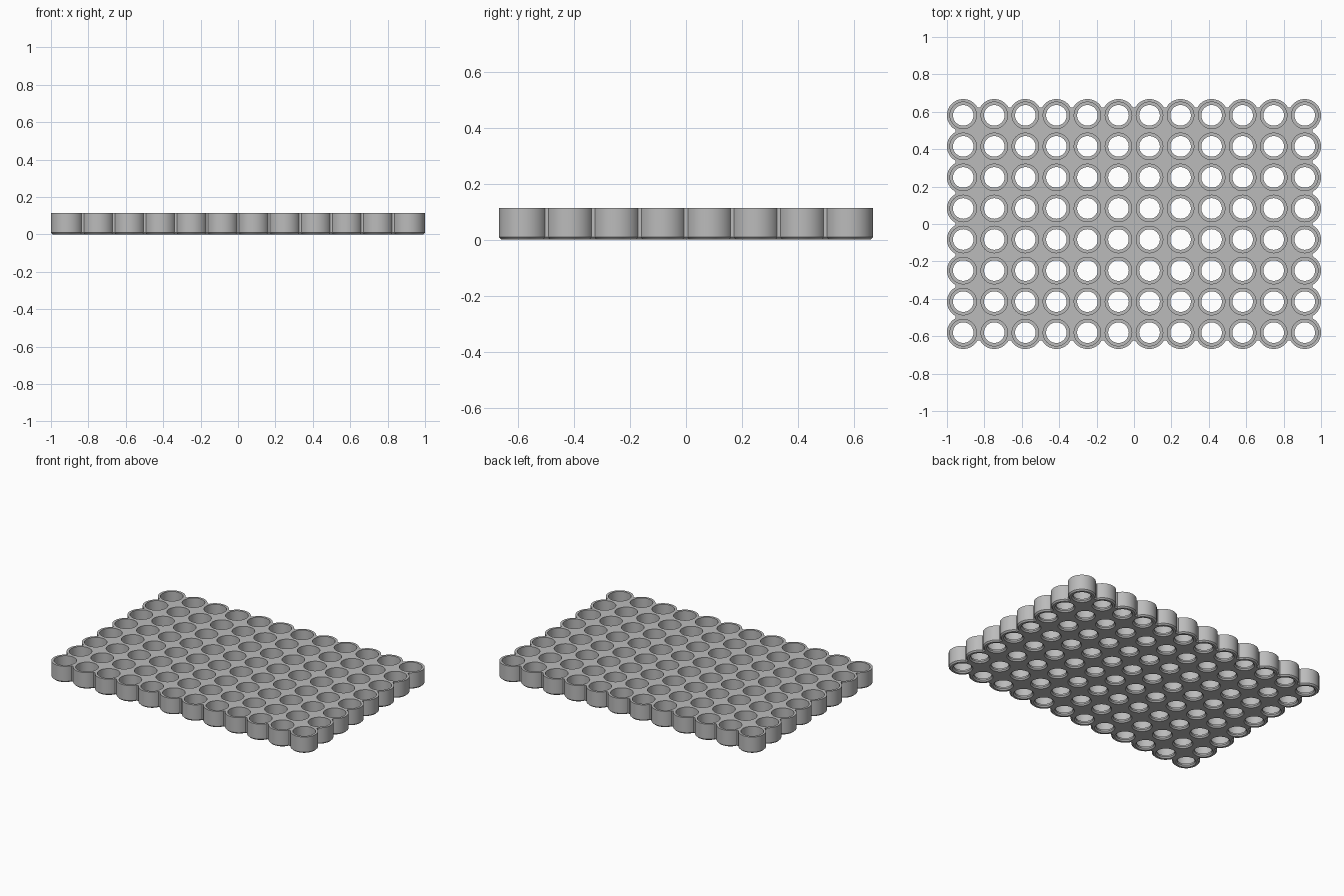
import bpy, bmesh
from math import sin, cos, pi, asin

cube = bpy.data.objects.get("Cube")
if cube:
    bpy.data.objects.remove(cube)

COLS, ROWS = 12, 8
PITCH, RADIUS, HEIGHT = 0.166, 0.087, 0.113
EDGE = 0.041          # plate edge beyond the outer row of centres
CHAMFER = 0.009       # bottom edge
POCKET, BORE = 0.071, 0.055
POCKET_FLOOR = 0.02
X0, Y0 = (COLS - 1) * PITCH / 2, (ROWS - 1) * PITCH / 2
bm = bmesh.new()


def make_loop(points, z):
    return [bm.verts.new((x, y, z)) for x, y in points]


def skin(a, b):
    n = len(a)
    for i in range(n):
        bm.faces.new((a[i], a[(i + 1) % n], b[(i + 1) % n], b[i]))


def scalloped_outline(inset):
    """Outline of the plate with a round lobe at every border socket."""
    r, lip = RADIUS - inset, EDGE - inset
    a0 = asin(lip / r)
    pts = []

    def arc(cx, cy, start, end, steps):
        for k in range(steps + 1):
            a = start + (end - start) * k / steps
            pts.append((cx + r * cos(a), cy + r * sin(a)))

    corners = [(X0, -Y0), (X0, Y0), (-X0, Y0), (-X0, -Y0)]
    for side in range(4):
        (ax, ay), (bx, by) = corners[side], corners[(side + 1) % 4]
        count = ROWS if side % 2 == 0 else COLS
        out = side * pi / 2
        half = pi / 2 - a0
        arc(ax, ay, out - pi / 2 - half, out + half, 36)
        for i in range(1, count - 1):
            t = i / (count - 1)
            arc(ax + (bx - ax) * t, ay + (by - ay) * t, out - half, out + half, 20)
    return pts


def circle(cx, cy, r, n=48):
    return [(cx + r * cos(2 * pi * i / n), cy + r * sin(2 * pi * i / n)) for i in range(n)]


# Outer wall with chamfered foot
foot = make_loop(scalloped_outline(CHAMFER), 0)
shoulder = make_loop(scalloped_outline(0), CHAMFER)
rim = make_loop(scalloped_outline(0), HEIGHT)
skin(foot, shoulder)
skin(shoulder, rim)
top_loops, bottom_loops = [rim], [foot]

# Stepped through-holes
profile = [(POCKET, HEIGHT), (POCKET, POCKET_FLOOR), (BORE, POCKET_FLOOR),
           (BORE, CHAMFER), (BORE + CHAMFER, 0)]
for col in range(COLS):
    for row in range(ROWS):
        cx, cy = col * PITCH - X0, row * PITCH - Y0
        loops = [make_loop(circle(cx, cy, r), z) for r, z in profile]
        for upper, lower in zip(loops, loops[1:]):
            skin(upper, lower)
        top_loops.append(loops[0])
        bottom_loops.append(loops[-1])

# Flat top and underside, filled around the holes
for loops, up in ((top_loops, 1), (bottom_loops, -1)):
    edges = [bm.edges.get((l[i - 1], l[i])) for l in loops for i in range(len(l))]
    bmesh.ops.triangle_fill(bm, edges=edges, use_beauty=True, normal=(0, 0, up))
bmesh.ops.recalc_face_normals(bm, faces=bm.faces)

mesh = bpy.data.meshes.new("socket_tray")
bm.to_mesh(mesh)
bm.free()
tray = bpy.data.objects.new("socket_tray", mesh)
bpy.context.collection.objects.link(tray)

grey = bpy.data.materials.new("mid grey")
grey.use_nodes = True
colour = (0.5, 0.5, 0.5, 1)
grey.diffuse_color = colour
grey.node_tree.nodes["Principled BSDF"].inputs["Base Color"].default_value = colour
mesh.materials.append(grey)

bpy.ops.object.select_all(action="DESELECT")
tray.select_set(True)
bpy.context.view_layer.objects.active = tray
bpy.ops.object.shade_smooth_by_angle(angle=pi / 6)
